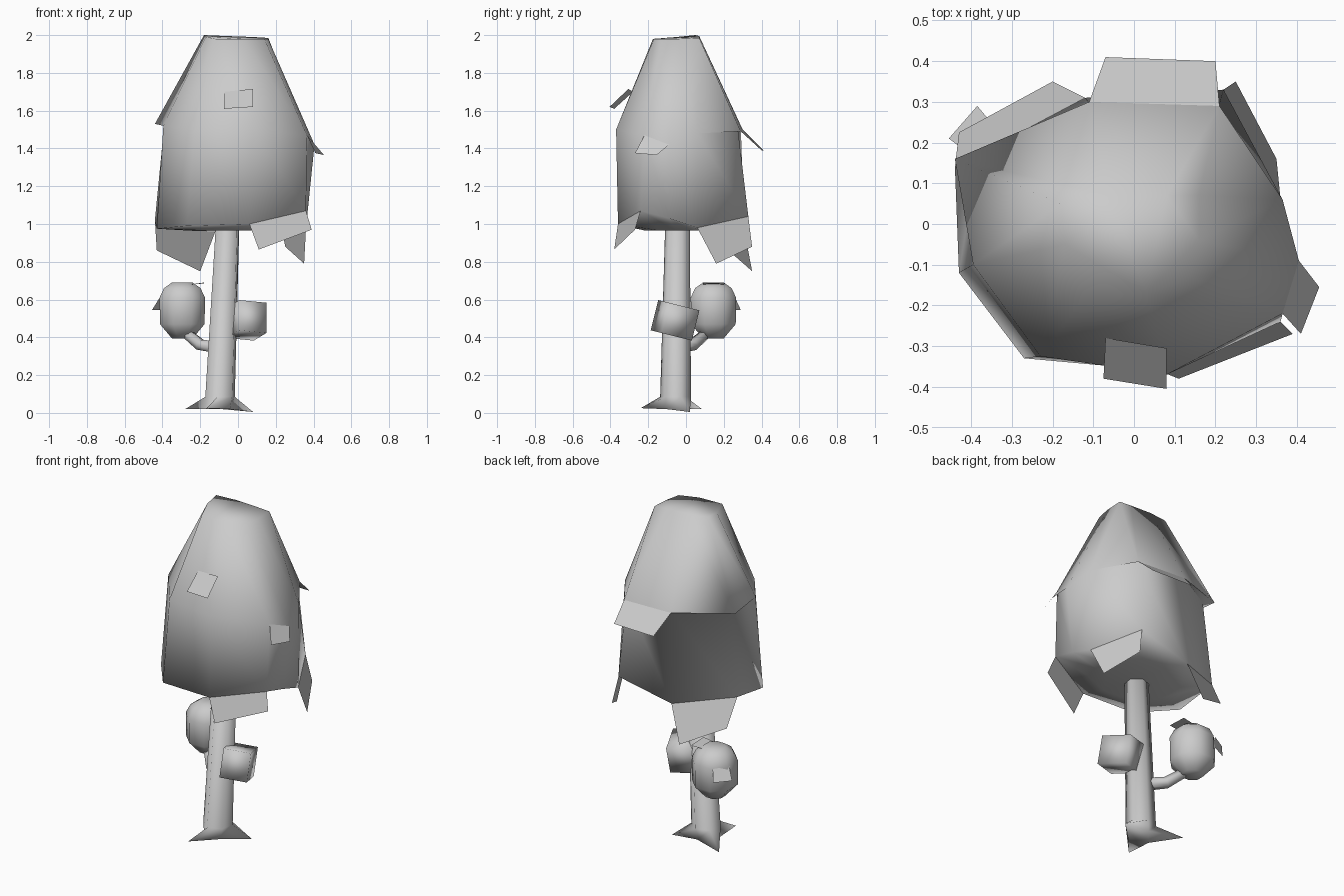
import bpy, bmesh, math
from mathutils import Vector, Matrix

if "Cube" in bpy.data.objects:
    bpy.data.objects.remove(bpy.data.objects["Cube"])


def finish(name, bm, angle=60):
    bmesh.ops.remove_doubles(bm, verts=bm.verts, dist=0.0005)
    me = bpy.data.meshes.new(name)
    bm.to_mesh(me)
    bm.free()
    ob = bpy.data.objects.new(name, me)
    bpy.context.collection.objects.link(ob)
    bpy.ops.object.select_all(action='DESELECT')
    ob.select_set(True)
    bpy.context.view_layer.objects.active = ob
    bpy.ops.object.shade_smooth_by_angle(angle=math.radians(angle))
    return ob


def loft(name, rings, angle=120):
    """Skin a stack of equal-sized rings and cap both ends."""
    bm = bmesh.new()
    rows = [[bm.verts.new(p) for p in r] for r in rings]
    n = len(rows[0])
    for a, b in zip(rows, rows[1:]):
        for i in range(n):
            j = (i + 1) % n
            bm.faces.new((a[i], a[j], b[j], b[i]))
    caps = [bm.faces.new(rows[0]), bm.faces.new(rows[-1])]
    bmesh.ops.triangulate(bm, faces=caps)
    bmesh.ops.remove_doubles(bm, verts=bm.verts, dist=0.0005)
    bmesh.ops.recalc_face_normals(bm, faces=bm.faces)
    return finish(name, bm, angle)


def circle(c, r, n, turn=0.0, rot=None):
    pts = []
    for i in range(n):
        a = turn + 2 * math.pi * i / n
        v = Vector((r * math.cos(a), r * math.sin(a), 0))
        pts.append(Vector(c) + (rot @ v if rot else v))
    return pts


def flap(name, pts):
    bm = bmesh.new()
    bm.faces.new([bm.verts.new(p) for p in pts])
    finish(name, bm)


# Canopy: crown top, overhanging hem (back corners only), lower body, bottom edge
top = [(-.18, .05, 2), (-.17, -.05, 1.99), (-.12, -.175, 1.98), (.03, -.17, 1.98), (.14, -.13, 1.98),
       (.16, -.04, 1.98), (.16, .07, 1.985), (.08, .07, 1.99), (-.06, .07, 1.995)]
hem = [(-.44, .16, 1.53), (-.395, -.10, 1.52), (-.23, -.325, 1.5), (.08, -.37, 1.5), (.365, -.22, 1.47),
       (.405, -.09, 1.42), (.365, .06, 1.48), (.21, .29, 1.49), (-.11, .30, 1.5)]
inner = {0: (-.39, .12, 1.53), 7: (.205, .275, 1.5), 8: (-.105, .29, 1.51)}
waist = [inner.get(i, p) for i, p in enumerate(hem)]
low = [(-.44, .14, 1.02), (-.43, -.12, .975), (-.27, -.33, .99), (.06, -.36, 1.0), (.36, -.24, 1.07),
       (.365, -.09, 1.03), (.36, .06, .98), (.22, .33, 1.04), (-.12, .31, .96)]
base = [(x * .6, y * .6, .965) for x, y, z in low]
loft("canopy", [top, hem, waist, low, base])

# Leaf flaps standing off the canopy
flap("front_leaf_flap", [(-.07, -.28, 1.70), (.08, -.305, 1.715), (.08, -.405, 1.62), (-.075, -.38, 1.61)])
flap("back_leaf_flap", [hem[8], hem[7], (.2, .40, 1.39), (-.07, .41, 1.39)])
flap("right_leaf_flap", [hem[4], (.41, -.27, 1.375), (.455, -.155, 1.365), hem[5]])
# Leaf flaps hanging from the lower edge
flap("front_hanging_leaf", [low[3], (.11, -.38, .865), (.39, -.27, .97), low[4]])
flap("right_hanging_leaf", [low[6], (.35, .16, .79), (.25, .35, .88), low[7]])
flap("back_hanging_leaf", [low[8], (-.2, .35, .75), (-.43, .225, .86), low[0]])

# Trunk with three flared roots (root tips alternate with valleys)
turn = math.radians(20)
tips = [(.08, .02, .005), (-.28, .085, .02), (-.165, -.24, .025)]
foot = circle((-.1, -.055, 0.02), .075, 6, turn)
for i, t in enumerate(tips):
    foot[2 * i] = t
loft("trunk_and_roots", [foot,
                         circle((-.095, -.055, .085), .083, 6, turn),
                         circle((-.055, -.045, 1.0), .066, 6, turn)])

# Branch holding the small leaf ball
tilt = [Matrix.Rotation(math.radians(a), 3, Vector((-.55, -.83, 0))) for a in (88, 65, 40)]
path = [(-.12, -.03, .35), (-.2, .035, .36), (-.295, .13, .44)]
loft("branch", [circle(p, r, 6, 0, m) for p, r, m in zip(path, (.036, .033, .028), tilt)])

# Small leaf ball with two flaps
loft("small_leaf_ball", [circle((-.295 + dx, .145, z), r, 8, math.pi / 8) for r, z, dx in
                         ((.06, .395, 0), (.128, .47, 0), (.13, .61, 0), (.105, .66, 0), (.06, .69, 0))])
flap("ball_side_flap", [(-.415, .18, .61), (-.36, .26, .61), (-.385, .29, .545), (-.455, .21, .545)])
flap("ball_top_flap", [(-.25, .09, .68), (-.25, .2, .68), (-.18, .21, .685), (-.18, .09, .69)])

# Tilted leaf block on the trunk
bm = bmesh.new()
m = (Matrix.Translation((.045, -.058, .49)) @ Matrix.Rotation(math.radians(-14), 4, 'X')
     @ Matrix.Rotation(math.radians(22), 4, 'Z') @ Matrix.Diagonal((.155, .18, .165, 1)))
bmesh.ops.create_cube(bm, size=1, matrix=m)
finish("leaf_block", bm, 120)
